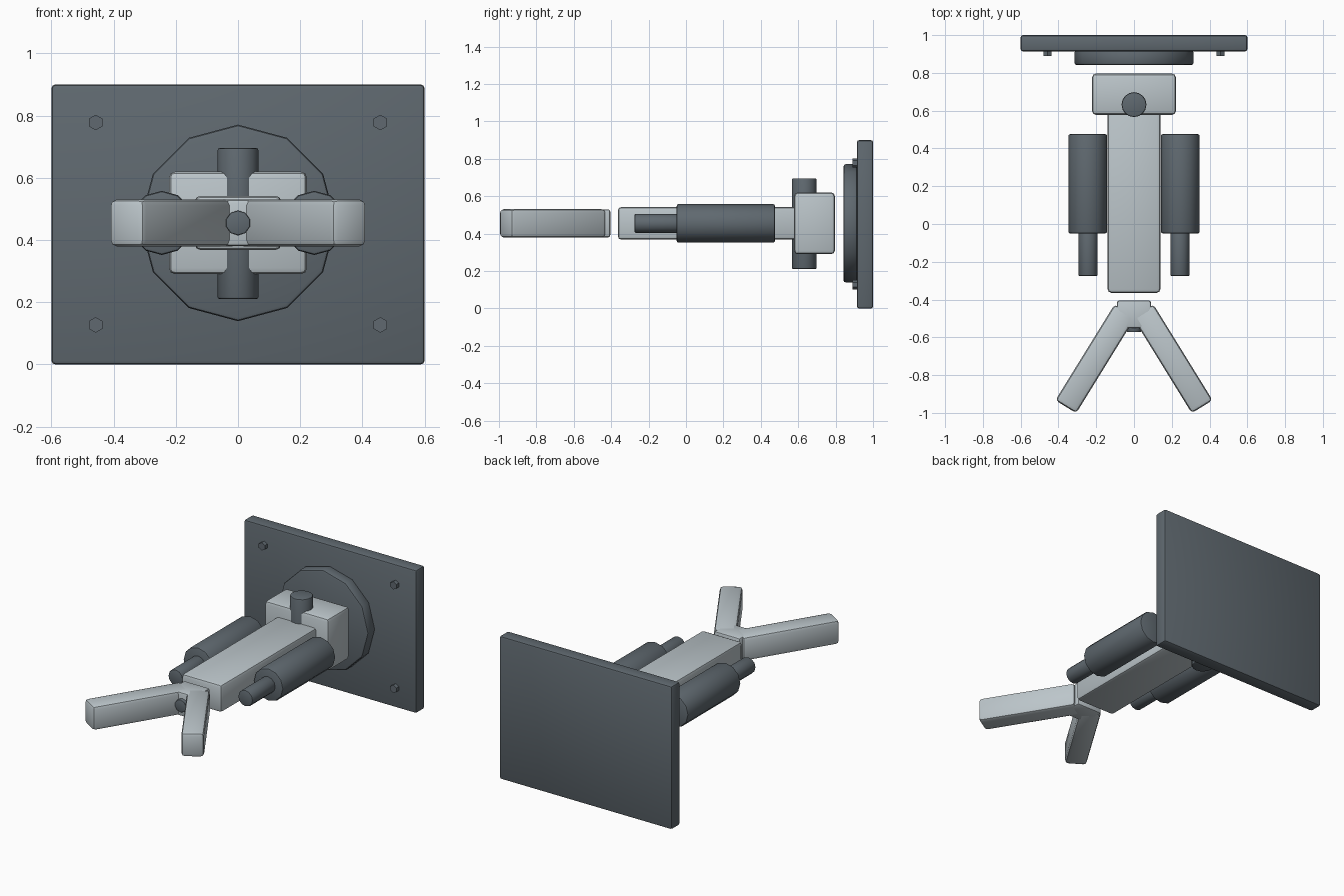
import bpy, math
from mathutils import Matrix

if "Cube" in bpy.data.objects:
    bpy.data.objects.remove(bpy.data.objects["Cube"])


def material(name, rgb):
    m = bpy.data.materials.new(name)
    m.diffuse_color = (*rgb, 1)
    m.use_nodes = True
    m.node_tree.nodes["Principled BSDF"].inputs["Base Color"].default_value = m.diffuse_color
    return m


DARK = material("dark steel grey", (0.115, 0.14, 0.16))
LIGHT = material("light metal grey", (0.50, 0.56, 0.59))
ZC = 0.455  # height of the arm axis


def finish(name, mat, bevel):
    ob = bpy.context.object
    ob.name = name
    ob.data.materials.append(mat)
    if bevel:
        b = ob.modifiers.new("bevel", 'BEVEL')
        b.width, b.segments = bevel, 2
        b.limit_method, b.angle_limit = 'ANGLE', math.radians(45)
        bpy.ops.object.modifier_apply(modifier=b.name)
    bpy.ops.object.shade_smooth_by_angle(angle=math.radians(40))
    return ob


def box(name, centre, size, mat, bevel, rot_z=0):
    bpy.ops.mesh.primitive_cube_add(size=1, location=centre)
    ob = bpy.context.object
    ob.data.transform(Matrix.Diagonal((*size, 1)))
    ob.rotation_euler.z = rot_z
    return finish(name, mat, bevel)


def rod_y(name, x, z, y0, y1, r, sides, mat, bevel):
    bpy.ops.mesh.primitive_cylinder_add(
        vertices=sides, radius=r, depth=y1 - y0,
        location=(x, (y0 + y1) / 2, z), rotation=(math.pi / 2, 0, 0))
    return finish(name, mat, bevel)


# wall plate, round flange and corner bolts
box("wall_plate", (0, 0.957, 0.45), (1.2, 0.086, 0.9), DARK, 0.012)
rod_y("flange", 0, ZC, 0.842, 0.916, 0.316, 12, DARK, 0.012)
for x in (-0.458, 0.458):
    for z in (0.127, 0.778):
        rod_y("bolt", x, z, 0.89, 0.92, 0.025, 6, DARK, 0)

# swivel block with vertical pin
box("swivel_block", (0, 0.687, ZC), (0.444, 0.218, 0.33), LIGHT, 0.02)
bpy.ops.mesh.primitive_cylinder_add(vertices=16, radius=0.066, depth=0.486,
                                    location=(0, 0.632, 0.453))
finish("swivel_pin", DARK, 0.008)

# main arm
box("arm", (0, 0.12, ZC), (0.278, 0.968, 0.174), LIGHT, 0.018)

# side pistons
for s in (-1, 1):
    rod_y("piston_body", s * 0.245, ZC, -0.05, 0.476, 0.103, 12, DARK, 0.01)
    rod_y("piston_rod", s * 0.243, ZC, -0.275, 0.0, 0.051, 12, DARK, 0.006)

# forked gripper
box("gripper_hub", (0, -0.478, ZC), (0.18, 0.146, 0.15), LIGHT, 0.012)
rod_y("gripper_pin", 0, ZC, -0.573, -0.44, 0.04, 10, DARK, 0.004)
for s in (-1, 1):
    box("gripper_finger", (s * 0.204, -0.713, ZC), (0.13, 0.598, 0.152),
        LIGHT, 0.02, s * math.radians(31.7))
